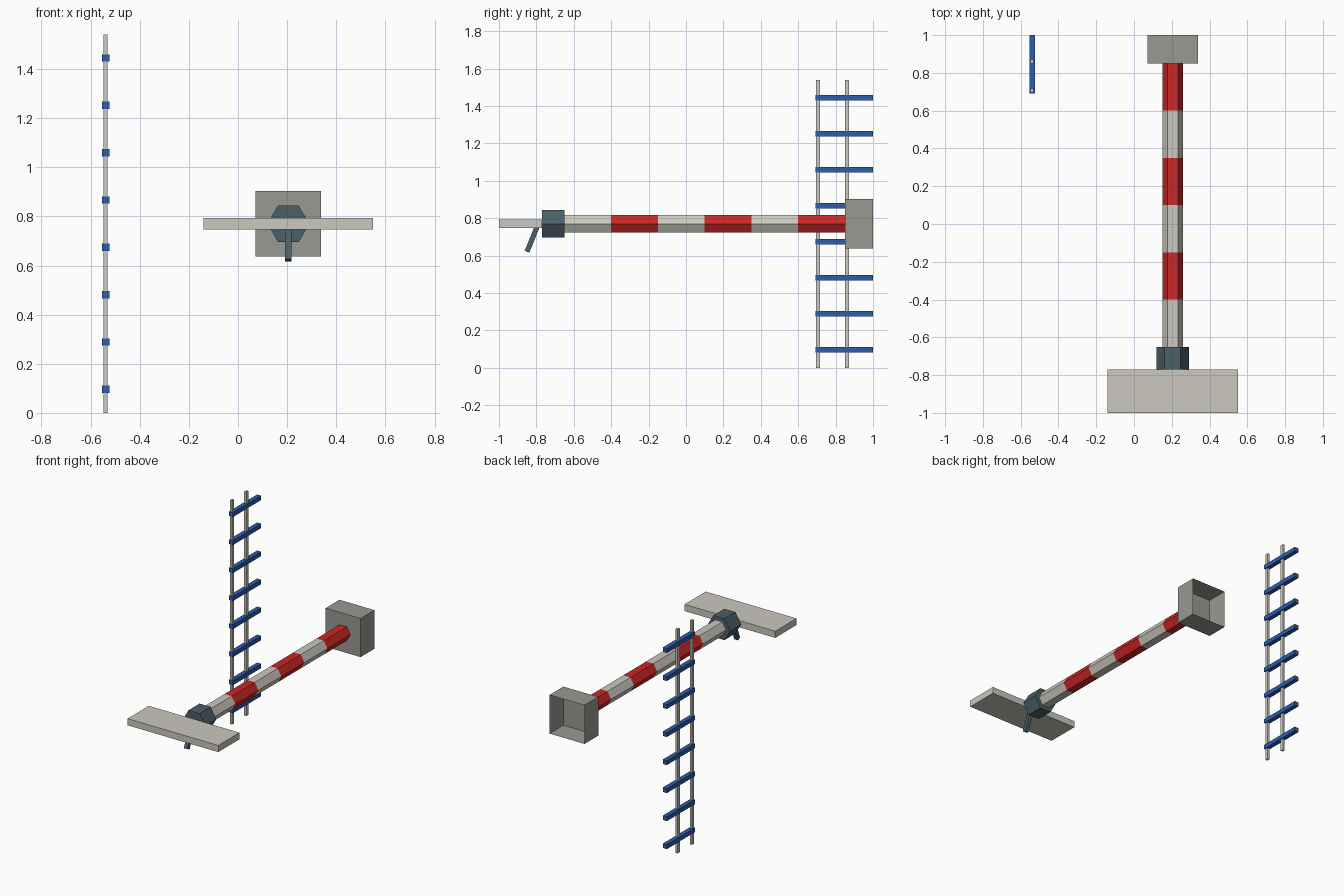
import bpy, bmesh
from math import cos, sin, pi, radians
from mathutils import Matrix, Vector

if "Cube" in bpy.data.objects:
    bpy.data.objects.remove(bpy.data.objects["Cube"])


def material(name, rgb):
    m = bpy.data.materials.new(name)
    m.diffuse_color = (*rgb, 1)
    m.use_nodes = True
    m.node_tree.nodes["Principled BSDF"].inputs["Base Color"].default_value = m.diffuse_color
    return m


RED = material("red_paint", (0.60, 0.02, 0.018))
WHITE = material("off_white", (0.60, 0.58, 0.52))
STEEL = material("dark_steel", (0.07, 0.115, 0.14))
BLUE = material("blue_paint", (0.025, 0.11, 0.42))
GREY = material("concrete", (0.32, 0.32, 0.29))


def finish(name, bm, mat):
    bmesh.ops.recalc_face_normals(bm, faces=bm.faces)
    mesh = bpy.data.meshes.new(name)
    bm.to_mesh(mesh)
    bm.free()
    mesh.materials.append(mat)
    ob = bpy.data.objects.new(name, mesh)
    bpy.context.collection.objects.link(ob)
    return ob


def box(name, centre, size, mat, tilt=0.0, open_back=False):
    bm = bmesh.new()
    bmesh.ops.create_cube(bm, size=1, matrix=Matrix.Translation(centre)
                          @ Matrix.Rotation(tilt, 4, 'X')
                          @ Matrix.Diagonal((*size, 1)))
    if open_back:
        back = max(bm.faces, key=lambda f: f.calc_center_median().y)
        bmesh.ops.delete(bm, geom=[back], context='FACES_ONLY')
    return finish(name, bm, mat)


def hex_prism(name, radius, y0, y1, mat, caps):
    # hexagon with flat top and bottom, running along y
    bm = bmesh.new()
    rings = [[bm.verts.new((CX + radius * cos(i * pi / 3), y,
                            CZ + radius * sin(i * pi / 3))) for i in range(6)]
             for y in (y0, y1)]
    a, b = rings
    for i in range(6):
        j = (i + 1) % 6
        bm.faces.new((a[i], a[j], b[j], b[i]))
    if caps:
        bm.faces.new(a)
        bm.faces.new(b)
    return finish(name, bm, mat)


CX, CZ = 0.205, 0.77  # axis of the pole

# striped pole
for k in range(6):
    y = -0.65 + 0.25 * k
    hex_prism(f"pole_band_{k + 1}", 0.055, y, y + 0.25, RED if k % 2 else WHITE, False)

# collar, end panel, angled lever and hollow foot
hex_prism("collar", 0.085, -0.77, -0.65, STEEL, True)
box("end_panel", (CX, -0.885, CZ), (0.69, 0.23, 0.046), WHITE)
box("lever", (CX, -0.82, 0.695), (0.027, 0.027, 0.16), STEEL, tilt=radians(-22))
box("foot", (CX, 0.925, CZ), (0.266, 0.15, 0.266), GREY, open_back=True)

# ladder
LX = -0.539
for k, y in enumerate((0.706, 0.86)):
    box(f"ladder_rail_{k + 1}", (LX, y, 0.77), (0.016, 0.022, 1.54), WHITE)
for k in range(8):
    box(f"ladder_rung_{k + 1}", (LX, 0.846, 0.096 + 0.1927 * k),
        (0.031, 0.308, 0.03), BLUE)
